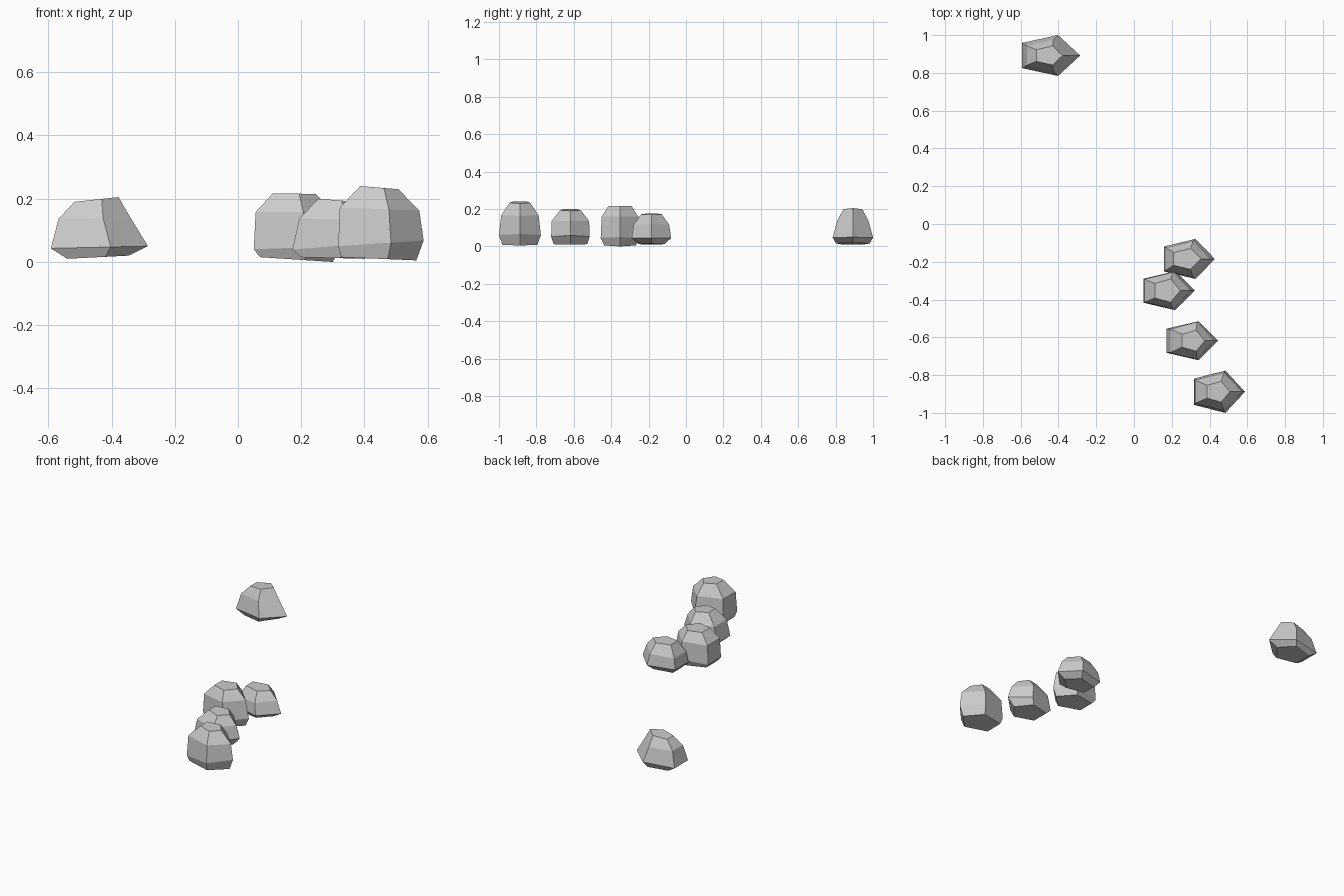
import bpy, bmesh, math

# Each rock: centre y, then four rings (bottom, low, mid, top)
# ring = x min, x max, half width in y, z at left, z at right
ROCKS = [
    (0.892, [(-.54, -.345, .09, .01, .02), (-.592, -.285, .108, .043, .05),
             (-.567, -.34, .083, .137, .14), (-.517, -.378, .05, .19, .205)]),
    (-.185, [(.19, .375, .07, .01, .015), (.158, .428, .106, .045, .045),
             (.17, .40, .095, .11, .12), (.21, .355, .055, .175, .17)]),
    (-.353, [(.07, .30, .085, .015, .0), (.05, .322, .103, .04, .05),
             (.056, .30, .098, .157, .16), (.11, .245, .062, .217, .215)]),
    (-.618, [(.20, .40, .09, .015, .01), (.172, .445, .103, .04, .06),
             (.194, .42, .10, .137, .135), (.254, .375, .055, .20, .19)]),
    (-.888, [(.327, .564, .094, .015, .005), (.317, .587, .112, .05, .068),
             (.322, .573, .10, .172, .163), (.387, .507, .055, .24, .23)]),
]


def rock(name, cy, rings):
    """Five-sided stone lofted through its rings and capped."""
    bm = bmesh.new()
    loops = []
    for x0, x1, hw, z0, z1 in rings:
        loop = []
        for i in range(5):
            a = math.tau * i / 5
            t = (math.cos(a) + math.cos(math.pi / 5)) / (1 + math.cos(math.pi / 5))
            y = cy + hw * math.sin(a) / math.sin(math.tau / 5)
            loop.append(bm.verts.new((x0 + t * (x1 - x0), y, z0 + t * (z1 - z0))))
        loops.append(loop)
    for low, high in zip(loops, loops[1:]):
        for i in range(5):
            j = (i + 1) % 5
            bm.faces.new((low[i], low[j], high[j], high[i]))
    bm.faces.new(loops[0][::-1])
    bm.faces.new(loops[-1])
    bmesh.ops.recalc_face_normals(bm, faces=bm.faces)
    mesh = bpy.data.meshes.new(name)
    bm.to_mesh(mesh)
    bm.free()
    bpy.context.collection.objects.link(bpy.data.objects.new(name, mesh))


# Scattered stones
for n, (cy, rings) in enumerate(ROCKS, 1):
    rock(f"rock_{n}", cy, rings)
